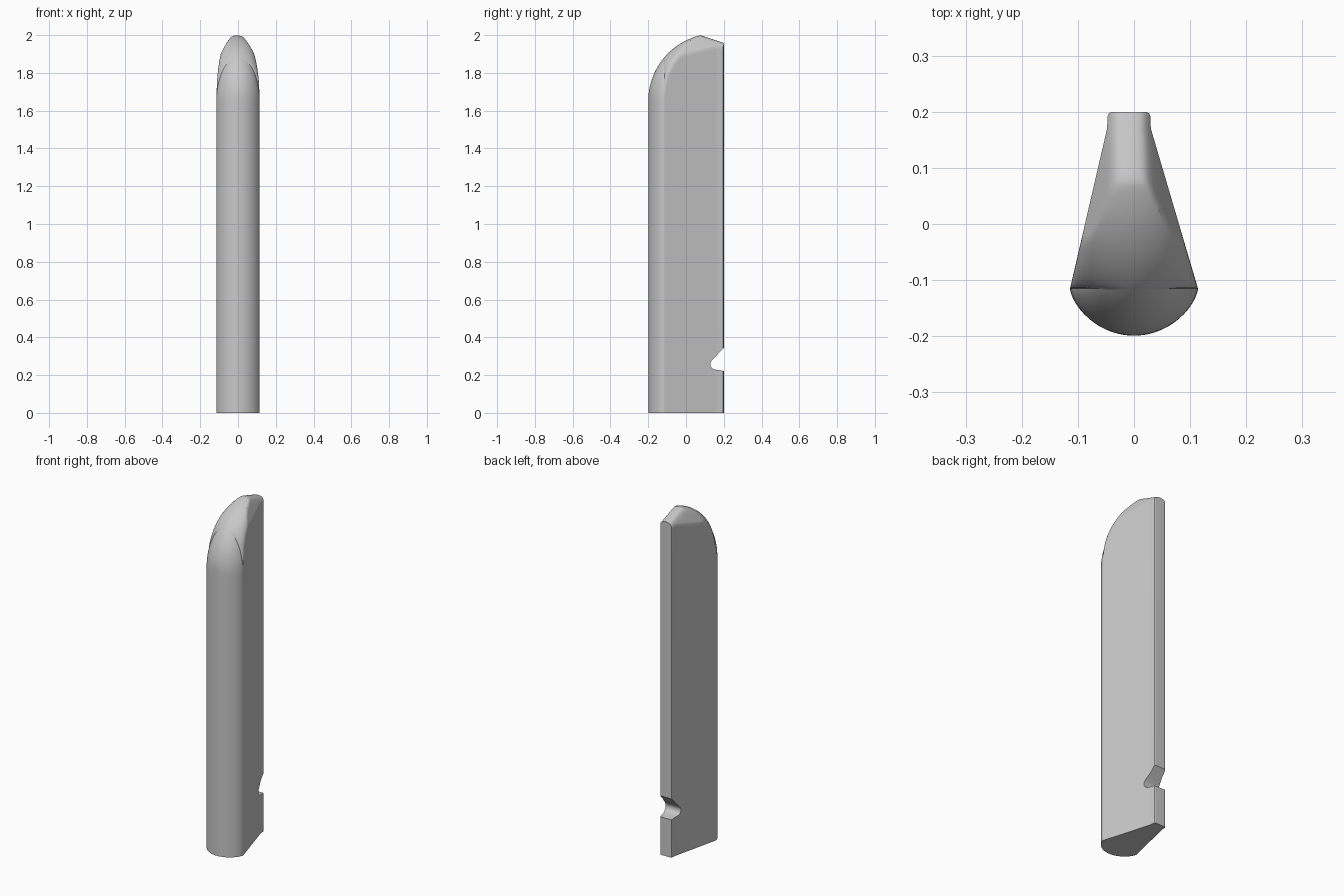
import bpy, bmesh, math

if "Cube" in bpy.data.objects:
    bpy.data.objects.remove(bpy.data.objects["Cube"], do_unlink=True)

grey = bpy.data.materials.new("plain grey")
grey.use_nodes = True
grey.diffuse_color = (0.58, 0.58, 0.58, 1)
grey.node_tree.nodes["Principled BSDF"].inputs["Base Color"].default_value = (0.58, 0.58, 0.58, 1)


def make_object(name, bm):
    bmesh.ops.recalc_face_normals(bm, faces=bm.faces)
    mesh = bpy.data.meshes.new(name)
    bm.to_mesh(mesh)
    bm.free()
    mesh.materials.append(grey)
    obj = bpy.data.objects.new(name, mesh)
    bpy.context.collection.objects.link(obj)
    return obj


def loft(name, rings):
    bm = bmesh.new()
    loops = [[bm.verts.new(p) for p in ring] for ring in rings]
    n = len(loops[0])
    for a, b in zip(loops, loops[1:]):
        for i in range(n):
            j = (i + 1) % n
            bm.faces.new((a[i], a[j], b[j], b[i]))
    bm.faces.new(loops[0])
    bm.faces.new(loops[-1])
    return make_object(name, bm)


def arch(y, reach, rise):
    u = min(1, (0.16 - y) / reach)
    return 1.65 + rise * math.sqrt(1 - u * u)


def top_height(r, w, y):
    # Rounded dome in front, trimmed by a roof that slopes down to the back
    crest, edge = arch(y, 0.36, 0.359), arch(y, 0.275, 0.318)
    dome = edge + (crest - edge) * math.sqrt(max(0, 1 - (r / w) ** 2))
    d = abs(r) - 0.03
    roof = 2.0 - 0.33 * (y - 0.08) - 1.15 * (d + math.sqrt(d * d + 0.0001))
    return min(dome, roof)


def section(y, w):
    # Upright slice across the body: flat base, straight sides, arched top
    c = -0.009 * min(1, max(0, (y + 0.115) / 0.285))
    arc = [w * math.sin(math.pi * (0.5 - i / 28)) for i in range(29)]
    low = top_height(w, w, y) - 0.02
    pts = [(-w, low), (-w, 0), (w, 0), (w, low)]
    pts += [(r, top_height(r, w, y)) for r in arc]
    return [(c + x, y, z) for x, z in pts]


# Stations: round nose, tapering sides, chamfered back edge
stations = []
for i in range(18):
    t = math.radians(4 + 86 * i / 18)
    stations.append((-0.115 - 0.084 * math.cos(t) ** 1.3, 0.114 * math.sin(t)))
side_y = [-0.115 + 0.195 * (i / 26) ** 1.6 for i in range(27)]
side_y += [0.08 + 0.09 * i / 6 for i in range(1, 7)]
stations += [(y, 0.114 - 0.075 * (y + 0.115) / 0.285) for y in side_y]
stations += [(0.192, 0.038), (0.197, 0.036), (0.2, 0.031)]
body = loft("body", [section(y, w) for y, w in stations])

# Notch across the lower back edge
notch = [(0.25, 0.398), (0.2, 0.345), (0.135, 0.275), (0.129, 0.262), (0.13, 0.248),
         (0.137, 0.237), (0.15, 0.23), (0.2, 0.222), (0.25, 0.215)]
cutter = loft("notch_cutter", [[(x, y, z) for y, z in notch] for x in (-0.3, 0.3)])
cutter.hide_render = True
cutter.hide_set(True)
cut = body.modifiers.new("notch", 'BOOLEAN')
cut.operation = 'DIFFERENCE'
cut.solver = 'EXACT'
cut.object = cutter

# Apply the cut, then smooth the rounded areas
bpy.ops.object.select_all(action='DESELECT')
body.select_set(True)
bpy.context.view_layer.objects.active = body
bpy.ops.object.modifier_apply(modifier="notch")
bpy.data.objects.remove(cutter, do_unlink=True)
bpy.ops.object.shade_smooth_by_angle(angle=math.radians(30))
